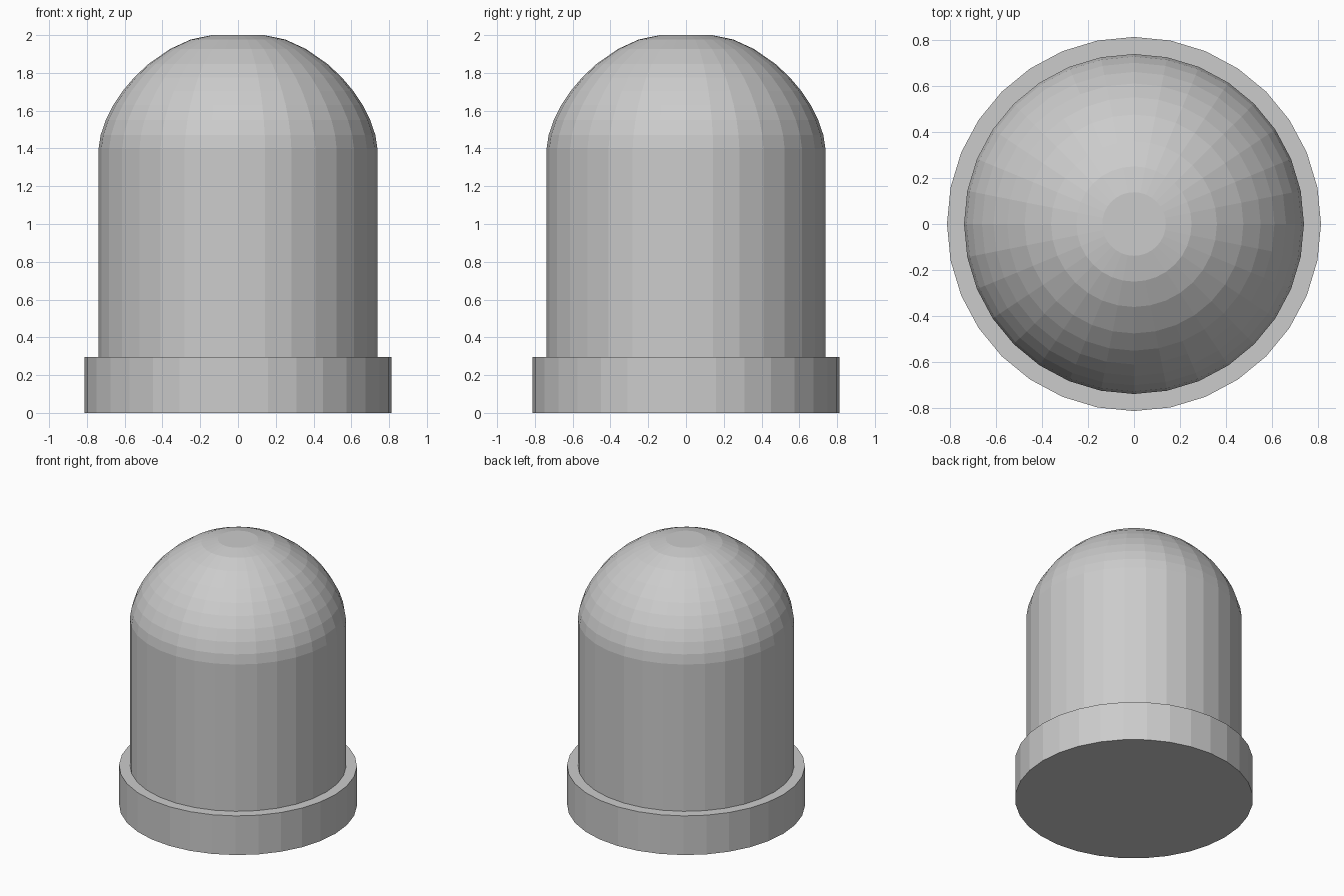
import bpy, bmesh
from math import cos, sin, pi

if "Cube" in bpy.data.objects:
    bpy.data.objects.remove(bpy.data.objects["Cube"])

SIDES = 32


def lathe(name, profile):
    """Revolve (radius, z) points around z and cap both ends."""
    bm = bmesh.new()
    rings = []
    for r, z in profile:
        rings.append([bm.verts.new((r * cos(2 * pi * i / SIDES),
                                    r * sin(2 * pi * i / SIDES), z))
                      for i in range(SIDES)])
    for a, b in zip(rings, rings[1:]):
        for i in range(SIDES):
            j = (i + 1) % SIDES
            bm.faces.new((a[i], a[j], b[j], b[i]))
    bm.faces.new(rings[0][::-1])
    bm.faces.new(rings[-1])
    mesh = bpy.data.meshes.new(name)
    bm.to_mesh(mesh)
    bm.free()
    obj = bpy.data.objects.new(name, mesh)
    bpy.context.collection.objects.link(obj)
    return obj


# Wide base collar
BASE_TOP = 0.295
lathe("base_collar", [(0.812, 0), (0.812, BASE_TOP)])

# Straight body with a rounded dome ending in a small flat cap
R, CAP, SHOULDER, TOP, POWER = 0.738, 0.138, 1.40, 2.0, 1.65
profile = [(R, BASE_TOP), (R, SHOULDER)]
for r in (0.727, 0.70, 0.66, 0.61, 0.55, 0.475, 0.36, 0.25, CAP):
    t = (r - CAP) / (R - CAP)
    profile.append((r, SHOULDER + (TOP - SHOULDER) * (1 - t ** POWER) ** (1 / POWER)))
lathe("domed_body", profile)
